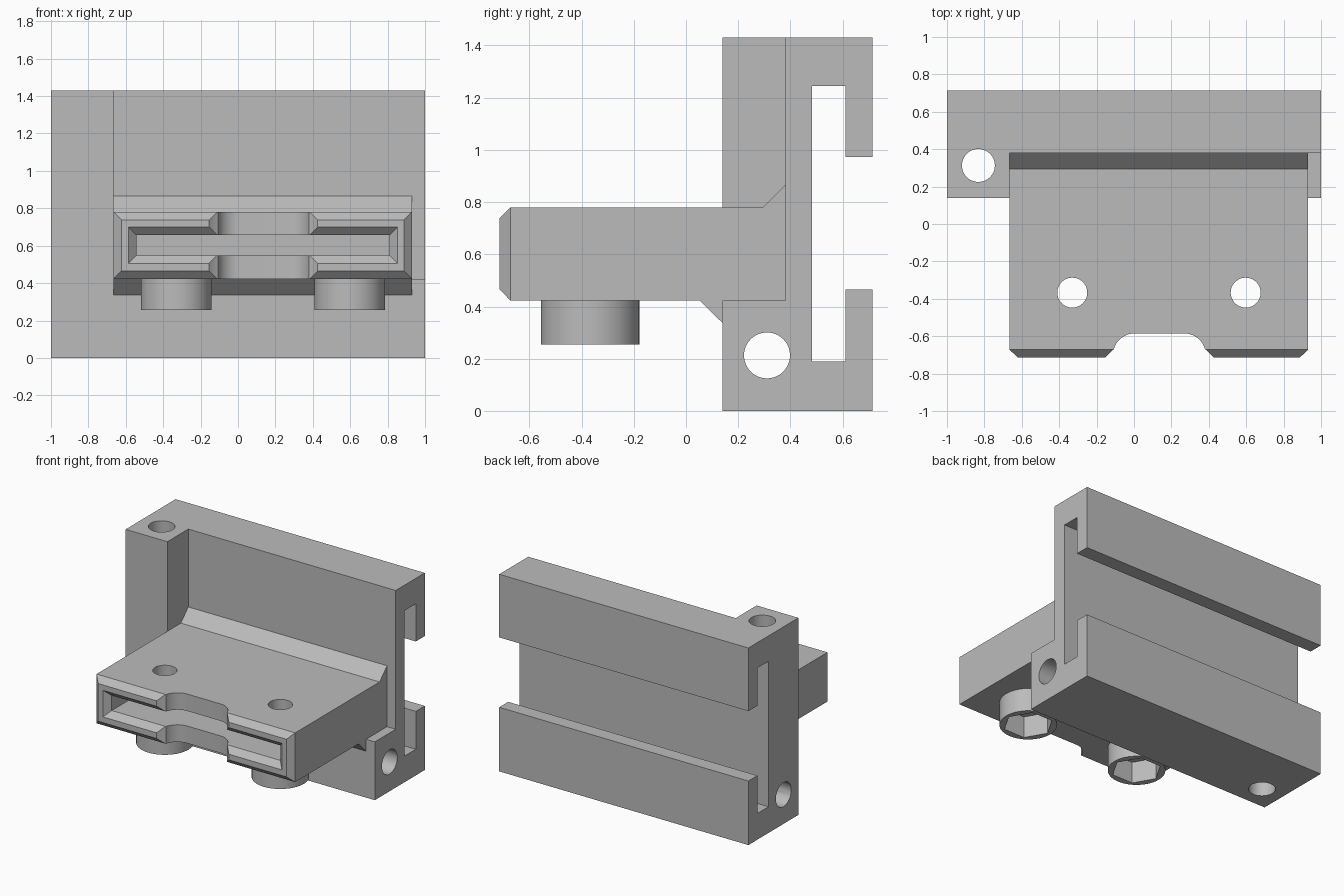
import bpy, bmesh, math
from mathutils import Matrix, Vector

if "Cube" in bpy.data.objects:
    bpy.data.objects.remove(bpy.data.objects["Cube"])

grey = bpy.data.materials.new("plain grey")
grey.diffuse_color = (0.5, 0.5, 0.5, 1)
grey.use_nodes = True
grey.node_tree.nodes["Principled BSDF"].inputs["Base Color"].default_value = grey.diffuse_color


def finish(bm, name):
    bmesh.ops.recalc_face_normals(bm, faces=bm.faces)
    me = bpy.data.meshes.new(name)
    bm.to_mesh(me)
    bm.free()
    me.materials.append(grey)
    ob = bpy.data.objects.new(name, me)
    bpy.context.collection.objects.link(ob)
    return ob


def prism(name, points, vec):
    """Extrude a closed 3D outline along vec."""
    bm = bmesh.new()
    face = bm.faces.new([bm.verts.new(p) for p in points])
    ext = bmesh.ops.extrude_face_region(bm, geom=[face])
    bmesh.ops.translate(bm, vec=vec, verts=[g for g in ext["geom"] if isinstance(g, bmesh.types.BMVert)])
    return finish(bm, name)


def side_prism(name, yz, x0, x1):
    return prism(name, [(x0, y, z) for y, z in yz], (x1 - x0, 0, 0))


def box(name, x0, x1, y0, y1, z0, z1):
    return side_prism(name, [(y0, z0), (y1, z0), (y1, z1), (y0, z1)], x0, x1)


def frustum(name, y0, rect0, y1, rect1):
    """Tapered block between two x/z rectangles (x0, x1, z0, z1)."""
    bm = bmesh.new()
    rings = []
    for y, (a, b, c, d) in ((y0, rect0), (y1, rect1)):
        rings.append([bm.verts.new(p) for p in ((a, y, c), (b, y, c), (b, y, d), (a, y, d))])
        bm.faces.new(rings[-1])
    for i in range(4):
        j = (i + 1) % 4
        bm.faces.new((rings[0][i], rings[0][j], rings[1][j], rings[1][i]))
    return finish(bm, name)


def cylinder(name, center, r, depth, axis="Z", sides=48, phase=0.0):
    bm = bmesh.new()
    bmesh.ops.create_cone(bm, cap_ends=True, segments=sides, radius1=r, radius2=r, depth=depth)
    rot = Matrix.Rotation(phase, 4, "Z")
    if axis == "X":
        rot = Matrix.Rotation(math.pi / 2, 4, "Y") @ rot
    bmesh.ops.transform(bm, matrix=Matrix.Translation(Vector(center)) @ rot, verts=bm.verts)
    return finish(bm, name)


def combine(target, others, op="DIFFERENCE"):
    """Apply booleans and remove the helper objects."""
    for o in others:
        mod = target.modifiers.new("cut", "BOOLEAN")
        mod.operation, mod.solver, mod.object = op, "EXACT", o
        bpy.context.view_layer.objects.active = target
        bpy.ops.object.modifier_apply(modifier=mod.name)
        bpy.data.objects.remove(o, do_unlink=True)


def smooth(ob):
    bpy.ops.object.select_all(action="DESELECT")
    ob.select_set(True)
    bpy.context.view_layer.objects.active = ob
    bpy.ops.object.shade_smooth_by_angle(angle=math.radians(30))


# Shared dimensions
L, R = -0.665, 0.93            # shelf sides
BOT, TOP = 0.423, 0.78         # shelf underside and top
FRONT, LIP = -0.713, -0.672    # front face and start of its chamfer
C = 0.042                      # chamfer size
BOLTS = [(-0.33, -0.367), (0.597, -0.367)]

# Back bracket with a T-slot along its rear
bracket = side_prism("back_bracket", [
    (0.14, 0), (0.713, 0), (0.713, 0.465), (0.61, 0.465), (0.61, 0.19), (0.482, 0.19),
    (0.482, 1.245), (0.61, 1.245), (0.61, 0.972), (0.713, 0.972), (0.713, 1.43), (0.14, 1.43)], -1, 1)
combine(bracket, [
    box("recess", L, 1.2, 0, 0.38, BOT, 1.6),
    cylinder("cross_hole", (0, 0.31, 0.213), 0.088, 2.4, "X"),
    cylinder("upright_hole", (-0.832, 0.313, 0.7), 0.088, 2.0),
])
smooth(bracket)

# Shelf with sloped braces where it meets the bracket
shelf = side_prism("clamp_shelf", [
    (LIP, BOT), (0.052, BOT), (0.14, 0.337), (0.14, BOT), (0.38, BOT),
    (0.38, 0.865), (0.295, TOP), (LIP, TOP)], L, R)

# Chamfered front lips either side of the finger notch
lips = [frustum("front_lip", LIP, (a, b, BOT, TOP), FRONT, (a + C, b - C, BOT + C, TOP - C))
        for a, b in ((L, -0.112), (0.384, R))]
combine(shelf, lips, "UNION")

# Finger notch with rounded inner corners
notch = []
for cx, start in ((0.003, 180), (0.269, 90)):
    for i in range(13):
        t = math.radians(start - 90 * i / 12)
        notch.append((cx + 0.115 * math.cos(t), -0.7 + 0.115 * math.sin(t), 0.2))
notch = [p for p in notch if p[1] > LIP]
notch = [(-0.112, -0.8, 0.2), (-0.112, LIP, 0.2)] + notch + [(0.384, LIP, 0.2), (0.384, -0.8, 0.2)]

# Slot with a flared mouth, and bolt holes
slot = (-0.543, 0.81, 0.548, 0.657)
mouth = (slot[0] - 2 * C, slot[1] + 2 * C, slot[2] - 2 * C, slot[3] + 2 * C)
combine(shelf, [
    prism("notch", notch, (0, 0, 0.8)),
    box("slot", slot[0], slot[1], -0.9, 0.0, slot[2], slot[3]),
    frustum("slot_mouth", LIP, slot, 2 * FRONT - LIP, mouth),
] + [cylinder("bolt_hole", (x, y, 0.6), 0.08, 0.8) for x, y in BOLTS])
smooth(shelf)

# Nut bosses with hexagonal pockets underneath
for side, (x, y) in zip(("left", "right"), BOLTS):
    boss = cylinder("nut_boss_" + side, (x, y, 0.339), 0.189, 0.168)
    combine(boss, [
        cylinder("bolt_hole", (x, y, 0.35), 0.08, 0.6),
        cylinder("hex_pocket", (x, y, 0.3), 0.165, 0.22, sides=6, phase=math.pi / 6),
    ])
    smooth(boss)
